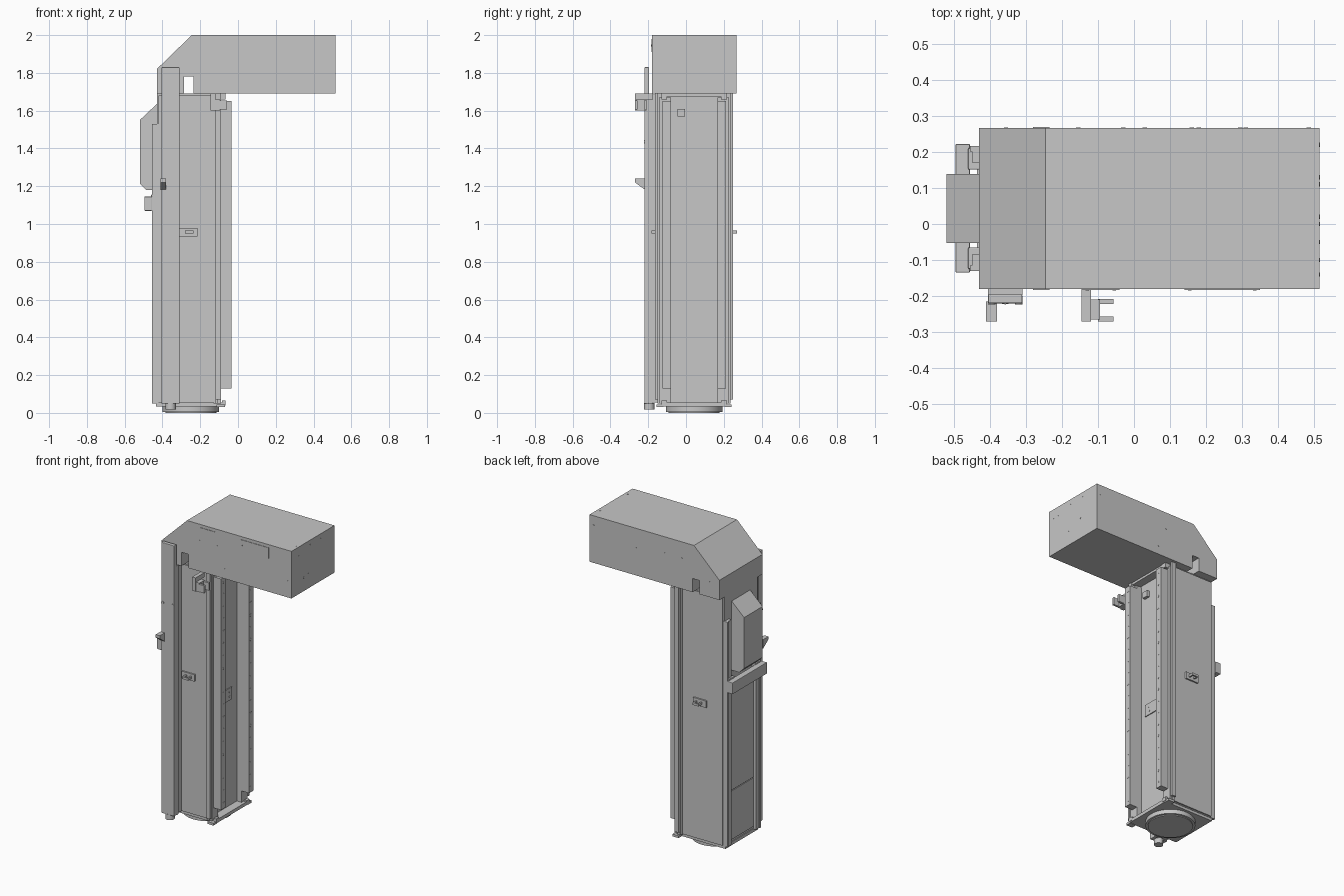
import bpy, bmesh
from mathutils import Matrix, Vector

if "Cube" in bpy.data.objects:
    bpy.data.objects.remove(bpy.data.objects["Cube"])

grey = bpy.data.materials.new("machine_grey")
grey.use_nodes = True
COLOUR = (0.57, 0.57, 0.57, 1)
grey.diffuse_color = COLOUR
grey.node_tree.nodes["Principled BSDF"].inputs["Base Color"].default_value = COLOUR

MID = 0.043  # y of the column's symmetry plane


def finish(name, bm):
    bmesh.ops.recalc_face_normals(bm, faces=bm.faces)
    mesh = bpy.data.meshes.new(name)
    bm.to_mesh(mesh)
    bm.free()
    mesh.materials.append(grey)
    ob = bpy.data.objects.new(name, mesh)
    bpy.context.collection.objects.link(ob)
    return ob


def box(name, x, y, z, bevel=0):
    bm = bmesh.new()
    lo, hi = Vector((x[0], y[0], z[0])), Vector((x[1], y[1], z[1]))
    m = Matrix.Translation((lo + hi) / 2) @ Matrix.Diagonal((*(hi - lo), 1))
    bmesh.ops.create_cube(bm, size=1, matrix=m)
    ob = finish(name, bm)
    if bevel:
        mod = ob.modifiers.new("edge", "BEVEL")
        mod.width, mod.segments = bevel, 2


def pair(name, x, y, z, bevel=0):
    """A box and its mirror image across the column's middle plane."""
    box(name + "_front", x, y, z, bevel)
    box(name + "_back", x, (2 * MID - y[1], 2 * MID - y[0]), z, bevel)


def prism(name, profile, start, end):
    """Flat outline of 3D points, extruded from start to end offsets."""
    bm = bmesh.new()
    face = bm.faces.new([bm.verts.new(Vector(p) + Vector(start)) for p in profile])
    new = bmesh.ops.extrude_face_region(bm, geom=[face])["geom"]
    bmesh.ops.translate(bm, vec=Vector(end) - Vector(start),
                        verts=[v for v in new if isinstance(v, bmesh.types.BMVert)])
    finish(name, bm)


def discs(name, centres, radius, depth, axis, sides=12):
    """Round parts sharing one object, smooth around their sides."""
    bm = bmesh.new()
    turn = Vector((0, 0, 1)).rotation_difference(Vector(axis)).to_matrix().to_4x4()
    for c in centres:
        bmesh.ops.create_cone(bm, cap_ends=True, segments=sides, radius1=radius,
                              radius2=radius, depth=depth,
                              matrix=Matrix.Translation(c) @ turn)
    for f in bm.faces:
        f.smooth = len(f.verts) == 4
    for e in bm.edges:
        e.smooth = all(f.smooth for f in e.link_faces)
    finish(name, bm)


X, Y, Z = (1, 0, 0), (0, 1, 0), (0, 0, 1)

# Head housing with sloped corner and cable notch
head = [(-0.43, 1.69), (-0.285, 1.69), (-0.285, 1.78), (-0.235, 1.78), (-0.235, 1.69),
        (0.515, 1.69), (0.515, 2.0), (-0.245, 2.0), (-0.43, 1.82)]
prism("head_housing", [(x, 0, z) for x, z in head], (0, -0.18, 0), (0, 0.267, 0))
box("head_label_small", (-0.145, -0.04), (-0.183, -0.178), (1.93, 1.98))
box("head_label_large", (0.14, 0.35), (-0.183, -0.178), (1.91, 1.98))
side_screws = [(-0.155, 1.89), (-0.03, 1.89), (0.03, 1.75), (0.16, 1.75), (0.295, 1.75),
               (0.18, 1.875), (0.31, 1.875), (0.485, 1.935), (0.485, 1.795), (-0.355, 1.795)]
discs("head_side_screws", [(x, y, z) for x, z in side_screws for y in (-0.18, 0.267)],
      0.006, 0.002, Y)
discs("label_screws", [(x, -0.183, 1.945) for x in (-0.13, -0.055, 0.155, 0.335)],
      0.005, 0.002, Y)
discs("head_end_screws", [(0.515, y, z) for y, z in
      [(-0.14, 1.94), (-0.1, 1.94), (0.02, 1.97), (0.13, 1.97), (0.22, 1.83), (0.11, 1.83),
       (-0.05, 1.78), (0, 1.79)]], 0.006, 0.002, X)
discs("head_top_screws", [(0.495, -0.1, 2), (0.495, 0.185, 2)], 0.005, 0.002, Z)

# Column core, recessed side panels and corner profiles
box("column_core", (-0.43, -0.125), (-0.128, 0.214), (0.05, 1.69))
pair("side_panel", (-0.42, -0.13), (-0.137, -0.12), (0.055, 1.68))
pair("side_corner_strip", (-0.12, -0.09), (-0.163, -0.148), (0.07, 1.69))
pair("side_corner_web", (-0.12, -0.105), (-0.15, -0.12), (0.05, 1.69))
pair("rail_support", (-0.13, -0.09), (-0.142, -0.08), (0.05, 1.67))
pair("back_corner_strip", (-0.45, -0.42), (-0.13, -0.085), (0.05, 1.53))
pair("back_strip_lip", (-0.455, -0.445), (-0.13, -0.115), (0.05, 1.53))
box("back_lower_panel", (-0.435, -0.425), (-0.08, 0.166), (0.07, 0.39))
box("back_upper_panel", (-0.435, -0.425), (-0.08, 0.166), (0.395, 1.06))

# Guide rails with bolts at an even pitch
pair("guide_rail", (-0.092, -0.035), (-0.125, -0.08), (0.13, 1.65))
discs("rail_bolts", [(-0.035, y, 0.165 + i * 0.0808) for i in range(19)
                     for y in (MID - 0.14, MID + 0.14)], 0.009, 0.002, X)
box("recess_plate", (-0.127, -0.119), (-0.04, 0.11), (0.75, 0.83))
discs("recess_screws", [(-0.119, y, z) for y in (0, 0.083) for z in (0.775, 0.805)],
      0.006, 0.003, X)
box("recess_sensor", (-0.125, -0.105), (-0.045, -0.005), (1.57, 1.61))
box("column_top_plate", (-0.43, -0.07), (-0.128, 0.214), (1.675, 1.692))
pair("top_bracket", (-0.145, -0.065), (-0.13, -0.1), (1.66, 1.69))

# Base flange with corner ears, and turntable
box("base_flange", (-0.435, -0.07), (-0.125, 0.211), (0.033, 0.055))
pair("base_ear", (-0.115, -0.07), (-0.155, -0.12), (0.03, 0.045))
pair("base_stop", (-0.085, -0.067), (-0.13, -0.1), (0.04, 0.065))
discs("turntable", [(-0.25, MID, 0.02)], 0.15, 0.03, Z, 48)
discs("turntable_step", [(-0.25, MID, 0.006)], 0.135, 0.012, Z, 48)
discs("turntable_hub", [(-0.25, MID, 0.005)], 0.025, 0.01, Z, 24)

# Cable duct on the front with a rounded foot
box("duct_cover", (-0.405, -0.31), (-0.22, -0.195), (0.05, 1.83), 0.003)
box("duct_back", (-0.405, -0.31), (-0.197, -0.175), (0.05, 1.69))
box("duct_mount", (-0.4, -0.315), (-0.177, -0.125), (0.055, 1.685))
discs("duct_foot", [(-0.357, -0.195, 0.035)], 0.028, 0.036, Z, 24)
discs("duct_screws", [(-0.395, -0.22, 1.435), (-0.32, -0.22, 1.435)], 0.01, 0.006, Y)
clip = [(-0.27, 1.22), (-0.215, 1.18), (-0.215, 1.24), (-0.27, 1.24)]
prism("duct_clip", [(0, y, z) for y, z in clip], (-0.41, 0, 0), (-0.38, 0, 0))

# Handles on both sides of the column
pair("handle_plate", (-0.31, -0.215), (-0.147, -0.135), (0.935, 0.98))
pair("handle_grip", (-0.28, -0.235), (-0.183, -0.173), (0.95, 0.965))
for side, x in (("inner", -0.28), ("outer", -0.245)):
    pair("handle_post_" + side, (x, x + 0.01), (-0.175, -0.145), (0.95, 0.965))

# Forked sensor block near the top of the rails
box("fork_arm", (-0.145, -0.12), (-0.27, -0.175), (1.66, 1.69))
box("fork_plate", (-0.145, -0.12), (-0.27, -0.21), (1.6, 1.69))
box("fork_body", (-0.122, -0.095), (-0.265, -0.21), (1.6, 1.66))
for side, y in (("outer", -0.27), ("inner", -0.222)):
    box("fork_prong_" + side, (-0.1, -0.057), (y, y + 0.014), (1.605, 1.655))

# Motor cover and cross bar on the rear of the column
cover = [(-0.43, 1.635), (-0.52, 1.55), (-0.52, 1.215), (-0.485, 1.18), (-0.43, 1.18)]
prism("motor_cover", [(x, 0, z) for x, z in cover], (0, -0.053, 0), (0, 0.139, 0))
box("cross_bar", (-0.495, -0.455), (-0.135, 0.222), (1.07, 1.145), 0.003)
pair("cross_bar_block", (-0.46, -0.425), (-0.125, -0.065), (1.09, 1.155), 0.003)
